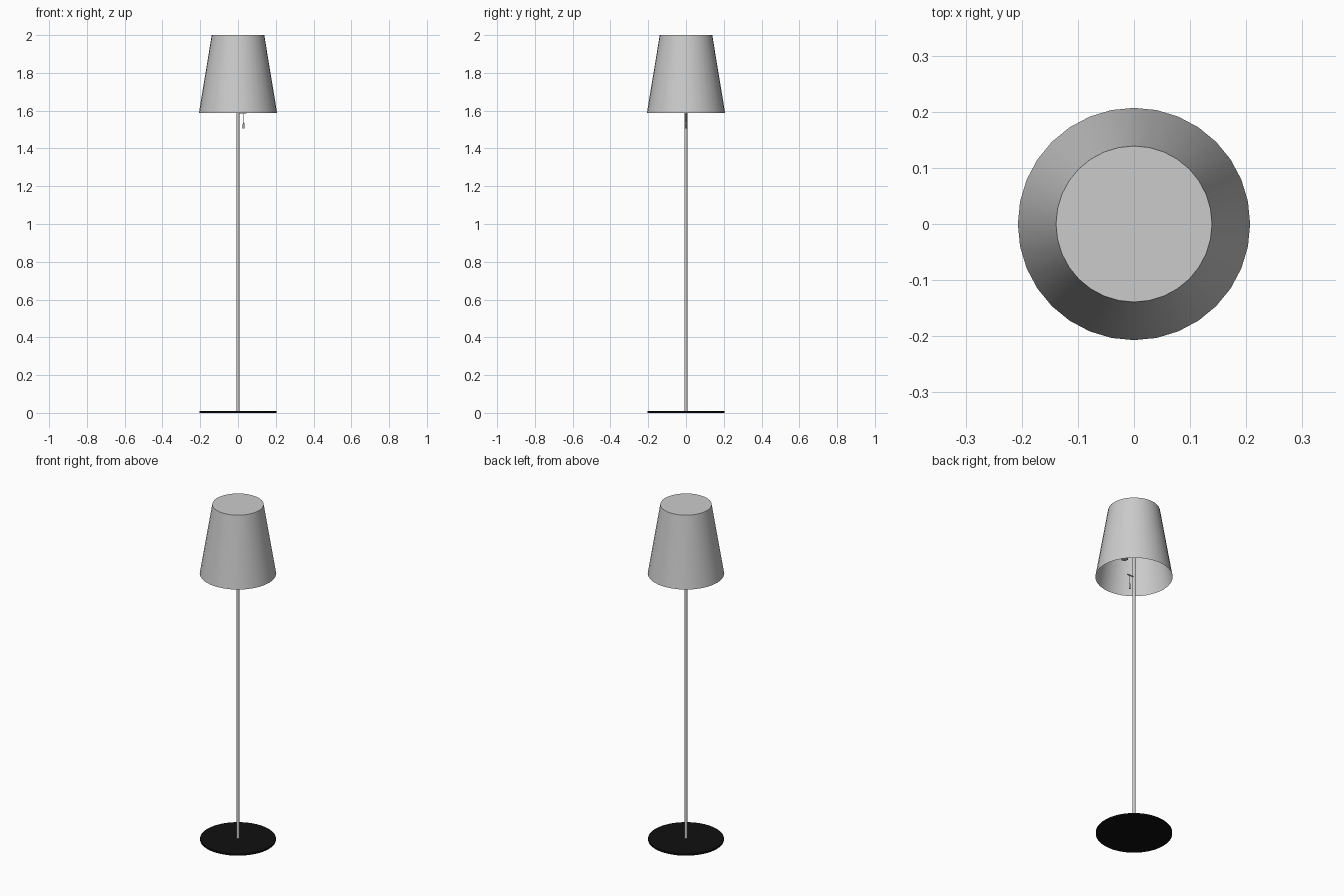
import bpy, bmesh, math
from mathutils import Matrix, Vector

if "Cube" in bpy.data.objects:
    bpy.data.objects.remove(bpy.data.objects["Cube"])


def lathe(name, profile, loc=(0, 0, 0), sides=32):
    """Revolve (radius, z) points around the z axis."""
    bm = bmesh.new()
    verts = [bm.verts.new((r, 0, z)) for r, z in profile]
    edges = [bm.edges.new(p) for p in zip(verts, verts[1:])]
    bmesh.ops.spin(bm, geom=verts + edges, cent=(0, 0, 0), axis=(0, 0, 1),
                   angle=math.tau, steps=sides)
    bmesh.ops.remove_doubles(bm, verts=bm.verts, dist=1e-5)
    bmesh.ops.recalc_face_normals(bm, faces=bm.faces)
    me = bpy.data.meshes.new(name)
    bm.to_mesh(me)
    bm.free()
    ob = bpy.data.objects.new(name, me)
    ob.location = loc
    bpy.context.collection.objects.link(ob)
    bpy.ops.object.select_all(action='DESELECT')
    ob.select_set(True)
    bpy.context.view_layer.objects.active = ob
    bpy.ops.object.shade_smooth_by_angle(angle=math.radians(40))
    return ob


def rod(name, a, b, r, sides=16):
    """Closed cylinder from a to b."""
    a, b = Vector(a), Vector(b)
    d = b - a
    ob = lathe(name, [(0, 0), (r, 0), (r, d.length), (0, d.length)], a, sides)
    ob.rotation_euler = d.to_track_quat('Z', 'Y').to_euler()
    return ob


# Black disc base
base = lathe("base", [(0, 0), (0.205, 0), (0.205, 0.008), (0.203, 0.01), (0, 0.01)], sides=64)
black = bpy.data.materials.new("black")
black.diffuse_color = (0.005, 0.005, 0.005, 1)
black.use_nodes = True
black.node_tree.nodes["Principled BSDF"].inputs["Base Color"].default_value = black.diffuse_color
base.data.materials.append(black)

# Pole up to the shade top
rod("pole", (0, 0, 0.01), (0, 0, 1.995), 0.008)

# Thin tapered shade, open below and closed by a flat cap
lathe("shade", [(0.207, 1.588), (0.139, 2.0), (0, 2.0)])

# Pull switch: small bracket, cord and handle
rod("switch_bracket", (0, 0, 1.588), (0.045, 0, 1.588), 0.004)
rod("pull_cord", (0.03, 0, 1.53), (0.03, 0, 1.588), 0.0015, 8)
lathe("pull_handle", [(0, 0), (0.005, 0), (0.005, 0.025), (0.002, 0.032), (0, 0.032)],
      (0.03, 0, 1.505), 12)

# Two bulbs on side arms inside the shade
for side, s in (("front", -1), ("back", 1)):
    y = 0.08 * s
    rod(side + "_lamp_arm", (0, 0, 1.745), (0, y, 1.745), 0.005)
    rod(side + "_socket", (0, y, 1.735), (0, y, 1.79), 0.02, 20)
    lathe(side + "_bulb",
          [(0.013, 0)] + [(0.03 * math.sin(t), 0.055 - 0.03 * math.cos(t))
                          for t in [0.6 + i * (math.pi - 0.6) / 8 for i in range(9)]],
          (0, y, 1.79), 20)
